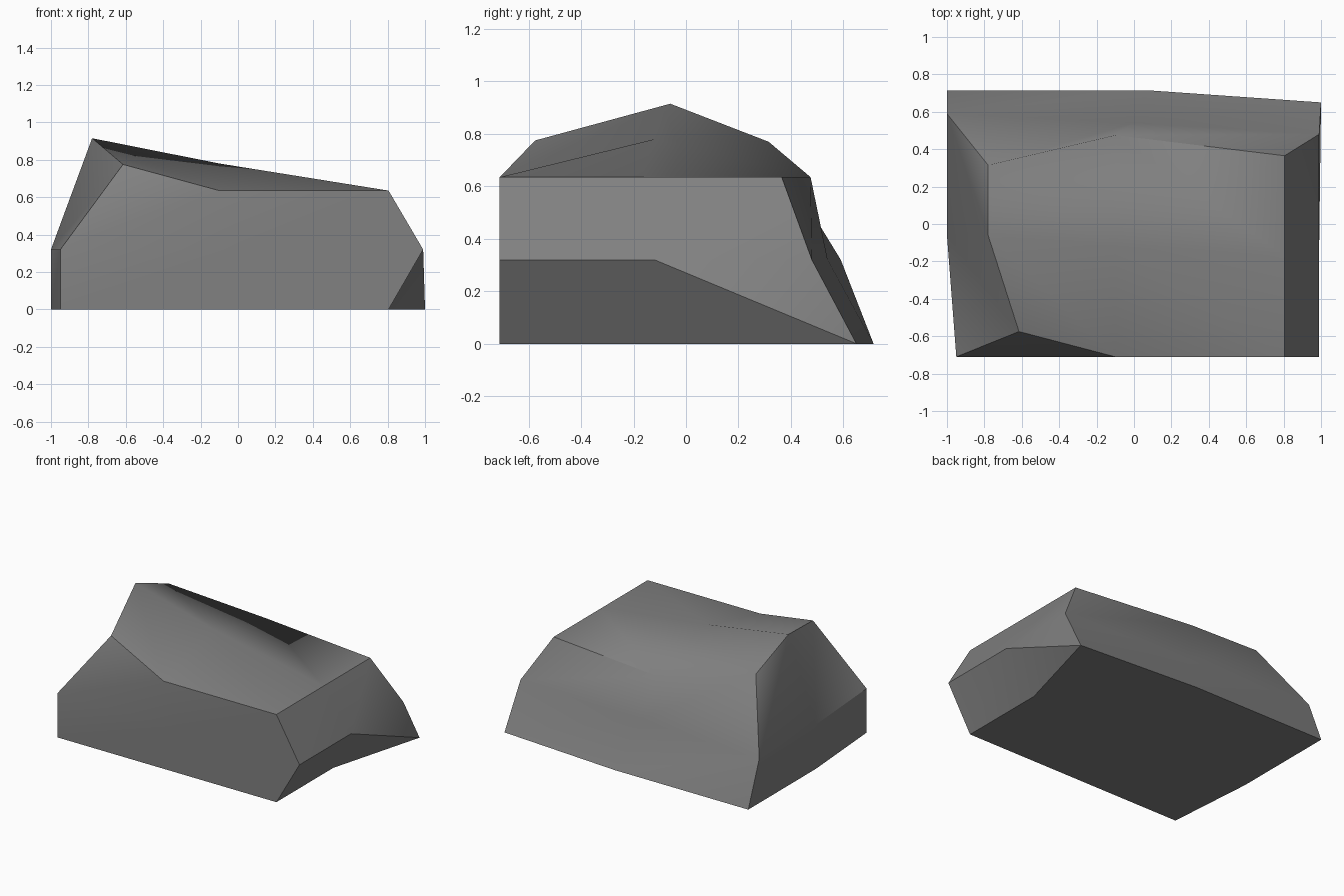
import bpy
import bmesh
from math import radians

default = bpy.data.objects.get("Cube")
if default:
    bpy.data.objects.remove(default, do_unlink=True)


def make_material(name, colour):
    material = bpy.data.materials.new(name)
    material.use_nodes = True
    material.diffuse_color = colour
    shader = material.node_tree.nodes["Principled BSDF"]
    shader.inputs["Base Color"].default_value = colour
    shader.inputs["Roughness"].default_value = 0.9
    return material


def make_ring(bm, points, height=None):
    """Add one outline; a fixed height may stand in for each point's own."""
    if height is not None:
        points = [(x, y, height) for x, y in points]
    return [bm.verts.new(point) for point in points]


def split_quad(bm, a, b, c, d):
    """Fill a quad with two triangles that meet along a to c."""
    bm.faces.new((a, b, c))
    bm.faces.new((a, c, d))


def bridge(bm, lower, upper, reversed_panels=()):
    """Join two outlines; reversed panels fold along the other diagonal."""
    count = len(lower)
    for i in range(count):
        j = (i + 1) % count
        if i in reversed_panels:
            split_quad(bm, lower[j], upper[j], upper[i], lower[i])
        else:
            split_quad(bm, lower[i], lower[j], upper[j], upper[i])


def cap(bm, ring, centre):
    """Close an outline with four quads, all folded the same way in plan."""
    hub = bm.verts.new(centre)
    for i in range(0, len(ring), 2):
        before, corner, after = ring[i - 1], ring[i], ring[i + 1]
        if i % 4 == 0:
            split_quad(bm, before, corner, after, hub)
        else:
            split_quad(bm, corner, after, hub, before)
    return hub


bm = bmesh.new()

# Outlines run from the front corner at -x, through front, +x, back and -x
base = make_ring(bm, [
    (-.95, -.71), (-.08, -.71), (.805, -.71), (.805, -.06),
    (1, .65), (.07, .715), (-1, .715), (-1, -.06)], height=0)

waist = make_ring(bm, [
    (-.95, -.71), (.02, -.71), (.99, -.71), (.99, -.12),
    (.99, .48), (0, .54), (-1, .59), (-1, -.06)], height=.32)

shoulder = make_ring(bm, [
    (-.615, -.575, .775), (-.1, -.71, .635), (.805, -.71, .635),
    (.805, -.17, .635), (.805, .365, .635), (-.1, .475, .635),
    (-.78, .315, .77), (-.78, -.06, .915)])

# Sides, crown and underside
bridge(bm, base, waist, reversed_panels=[3])
bridge(bm, waist, shoulder)
crown = cap(bm, shoulder, (-.1, -.12, .78))
cap(bm, base, (0, 0, 0))
bmesh.ops.recalc_face_normals(bm, faces=bm.faces[:])

# Smooth the stone, keeping its strong ridges crisp
for face in bm.faces:
    face.smooth = True
for edge in bm.edges:
    edge.smooth = edge.calc_face_angle() < radians(30)

# Worn ridges that blend softly behind the peak
back, corner, peak = shoulder[5:]
for ends in ((back, corner), (peak, crown)):
    bm.edges.get(ends).smooth = True

mesh = bpy.data.meshes.new("rock")
bm.to_mesh(mesh)
bm.free()
mesh.materials.append(make_material("stone grey", (.22, .22, .22, 1)))
rock = bpy.data.objects.new("rock", mesh)
bpy.context.collection.objects.link(rock)
